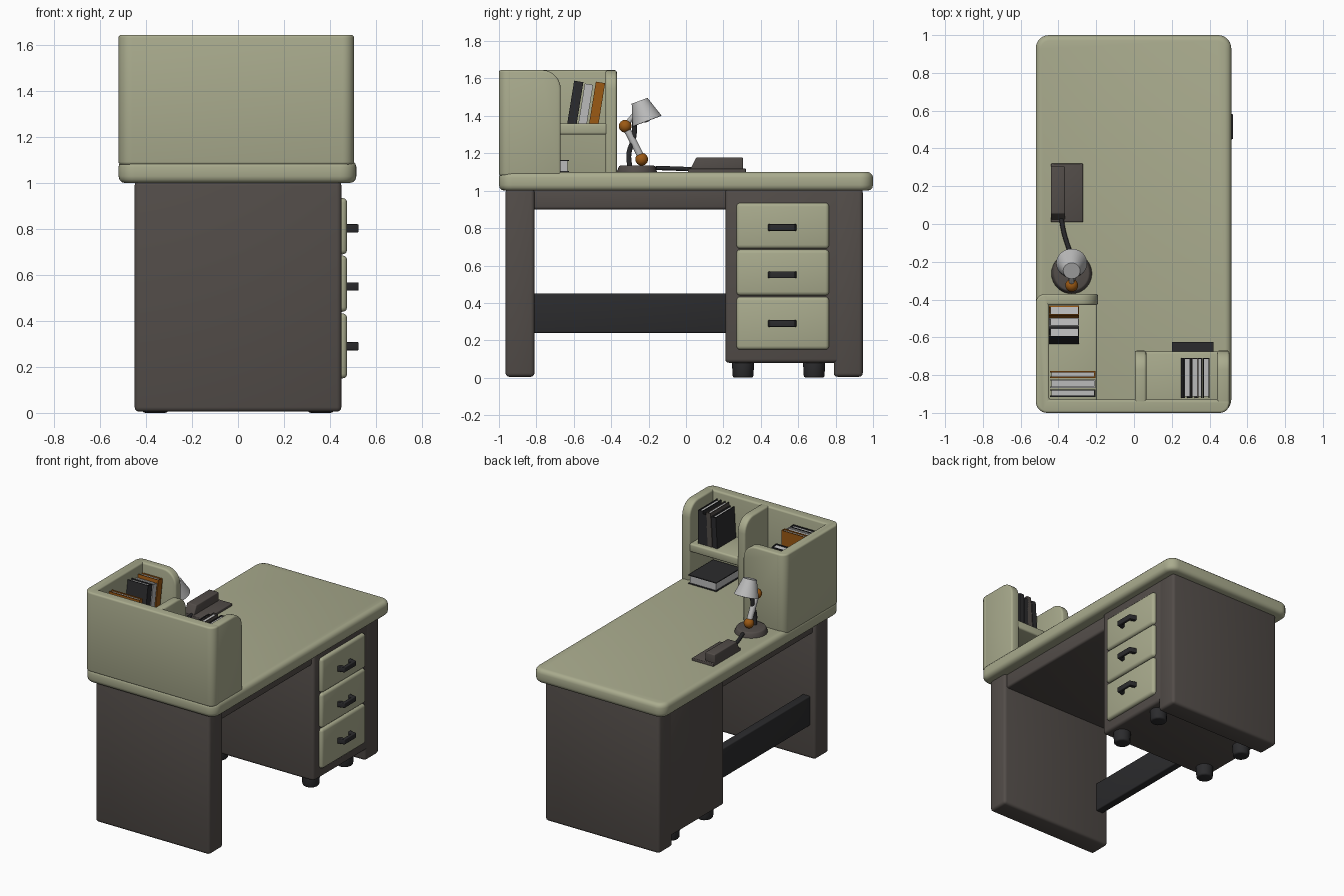
import bpy, bmesh, math
from mathutils import Matrix, Vector

if "Cube" in bpy.data.objects:
    bpy.data.objects.remove(bpy.data.objects["Cube"])


def material(name, rgb):
    m = bpy.data.materials.new(name)
    m.diffuse_color = (*rgb, 1)
    m.use_nodes = True
    m.node_tree.nodes["Principled BSDF"].inputs["Base Color"].default_value = m.diffuse_color
    return m


GREEN = material("sage green", (0.40, 0.41, 0.27))
BROWN = material("warm dark grey", (0.085, 0.073, 0.066))
DARK = material("charcoal", (0.024, 0.024, 0.026))
WHITE = material("light grey", (0.50, 0.50, 0.50))
ORANGE = material("burnt orange", (0.33, 0.10, 0.007))


def finish(bm, name, mats, bevel=0, segs=3):
    bmesh.ops.recalc_face_normals(bm, faces=bm.faces)
    me = bpy.data.meshes.new(name)
    bm.to_mesh(me)
    bm.free()
    ob = bpy.data.objects.new(name, me)
    for m in mats:
        me.materials.append(m)
    bpy.context.collection.objects.link(ob)
    if bevel:
        b = ob.modifiers.new("soft_edges", 'BEVEL')
        b.width, b.segments, b.limit_method = bevel, segs, 'ANGLE'
    return ob


def add_box(bm, x, y, z, index=0):
    size = [b - a for a, b in (x, y, z)]
    mid = [(a + b) / 2 for a, b in (x, y, z)]
    r = bmesh.ops.create_cube(bm, size=1, matrix=Matrix.Translation(mid) @ Matrix.Diagonal((*size, 1)))
    for f in {f for v in r["verts"] for f in v.link_faces}:
        f.material_index = index


def box(name, x, y, z, mat, bevel=0.015):
    bm = bmesh.new()
    add_box(bm, x, y, z)
    return finish(bm, name, [mat], bevel)


def rounded(points, segs=7):
    """Outline from (a, b, radius) corners."""
    out = []
    for i, (a, b, r) in enumerate(points):
        p = Vector((a, b))
        if not r:
            out.append(p)
            continue
        u = (Vector(points[i - 1][:2]) - p).normalized()
        w = (Vector(points[(i + 1) % len(points)][:2]) - p).normalized()
        c = p + (u + w) * r
        for k in range(segs + 1):
            t = k / segs * math.pi / 2
            out.append(c - w * r * math.cos(t) - u * r * math.sin(t))
    return out


def prism(name, pts, axis, lo, hi, mat, bevel=0.015):
    place = {'x': lambda a, b, h: (h, a, b), 'y': lambda a, b, h: (a, h, b),
             'z': lambda a, b, h: (a, b, h)}[axis]
    bm = bmesh.new()
    base = bm.faces.new([bm.verts.new(place(a, b, lo)) for a, b in rounded(pts)])
    r = bmesh.ops.extrude_face_region(bm, geom=[base])
    shift = Vector(place(0, 0, hi - lo))
    for v in r["geom"]:
        if isinstance(v, bmesh.types.BMVert):
            v.co += shift
    return finish(bm, name, [mat], bevel)


def cone(name, loc, r1, r2, h, mat, rx=0, bevel=0, segs=32, hollow=False):
    bm = bmesh.new()
    bmesh.ops.create_cone(bm, cap_ends=True, segments=segs, radius1=r1, radius2=r2, depth=h)
    if hollow:
        bmesh.ops.delete(bm, geom=[f for f in bm.faces if f.normal.z < -0.9], context='FACES_ONLY')
    bm.transform(Matrix.Translation(loc) @ Matrix.Rotation(rx, 4, 'X'))
    ob = finish(bm, name, [mat], bevel)
    if hollow:
        ob.modifiers.new("wall", 'SOLIDIFY').thickness = 0.006
    return ob


def ball(name, loc, r, mat):
    bm = bmesh.new()
    bmesh.ops.create_uvsphere(bm, u_segments=20, v_segments=12, radius=r, matrix=Matrix.Translation(loc))
    return finish(bm, name, [mat])


def tube(name, pts, r, mat):
    cu = bpy.data.curves.new(name, 'CURVE')
    cu.dimensions, cu.bevel_depth, cu.bevel_resolution, cu.use_fill_caps = '3D', r, 3, True
    s = cu.splines.new('BEZIER')
    s.bezier_points.add(len(pts) - 1)
    for bp, p in zip(s.bezier_points, pts):
        bp.co = p
        bp.handle_left_type = bp.handle_right_type = 'AUTO'
    ob = bpy.data.objects.new(name, cu)
    cu.materials.append(mat)
    bpy.context.collection.objects.link(ob)


def book(name, matrix, w, d, h, cover):
    """Upright book: thickness along x, spine towards +y."""
    bm = bmesh.new()
    t = 0.006
    for s in (-1, 1):
        add_box(bm, sorted((s * w / 2, s * (w / 2 - t))), (-d / 2, d / 2), (0, h))
    add_box(bm, (-w / 2 + t, w / 2 - t), (d / 2 - t, d / 2), (0, h))
    add_box(bm, (-w / 2 + t, w / 2 - t), (-d / 2 + 0.008, d / 2 - t), (0.008, h - 0.008), 1)
    bm.transform(matrix)
    return finish(bm, name, [cover, WHITE])


# Desk top and supports
prism("desk_top", [(-0.52, -1, 0.07), (0.515, -1, 0.07), (0.515, 1, 0.07), (-0.52, 1, 0.07)],
      'z', 1.0, 1.1, GREEN, 0.03)
box("left_leg_panel", (-0.45, 0.45), (-0.965, -0.81), (0.005, 1.01), BROWN, 0.02)
box("right_leg_panel", (-0.45, 0.45), (0.79, 0.945), (0.005, 1.01), BROWN, 0.02)
box("apron", (-0.43, 0.43), (-0.83, 0.23), (0.9, 1.01), BROWN, 0.015)
box("stretcher_bar", (-0.41, -0.35), (-0.83, 0.23), (0.24, 0.45), DARK, 0.008)

# Drawer cabinet
box("cabinet", (-0.45, 0.45), (0.21, 0.83), (0.08, 1.01), BROWN, 0.02)
for i, (lo, hi) in enumerate(((0.15, 0.433), (0.44, 0.685), (0.69, 0.935))):
    box(f"drawer_{i}", (0.40, 0.475), (0.27, 0.765), (lo, hi), GREEN, 0.02)
    z = (0.29, 0.55, 0.803)[i]
    prism(f"drawer_handle_{i}", [(0.46, 0.435, 0), (0.525, 0.45, 0), (0.525, 0.58, 0), (0.46, 0.595, 0),
                                 (0.46, 0.57, 0), (0.503, 0.555, 0), (0.503, 0.475, 0), (0.46, 0.46, 0)],
          'z', z - 0.018, z + 0.018, DARK, 0.005)
for x in (-0.36, 0.36):
    for y in (0.305, 0.685):
        cone("cabinet_foot", (x, y, 0.045), 0.055, 0.06, 0.09, DARK, bevel=0.012, segs=12)

# Hutch: outer wall, rounded end panels, shelves
prism("hutch_wall", [(-0.52, -0.37, 0.05), (-0.52, -1, 0.06), (0.505, -1, 0.05), (0.505, -0.93, 0),
                     (-0.45, -0.93, 0), (-0.45, -0.37, 0)], 'z', 1.08, 1.645, GREEN, 0.012)
side = [(-0.95, 1.08, 0), (-0.67, 1.08, 0), (-0.67, 1.645, 0.1), (-0.95, 1.645, 0)]
prism("hutch_side_panel", side, 'x', 0.44, 0.505, GREEN, 0.012)
prism("hutch_divider", side, 'x', 0.005, 0.065, GREEN, 0.012)
prism("hutch_end_panel", [(-0.48, 1.08, 0), (-0.19, 1.08, 0), (-0.19, 1.645, 0.1), (-0.48, 1.645, 0)],
      'y', -0.43, -0.37, GREEN, 0.012)
box("left_shelf", (-0.47, -0.195), (-0.95, -0.41), (1.30, 1.36), GREEN, 0.012)
box("right_shelf", (0.05, 0.46), (-0.95, -0.675), (1.30, 1.36), GREEN, 0.012)

# Books
turn = Matrix.Rotation(-math.pi / 2, 4, 'Z')
for y, w, c, h in ((-0.61, 0.05, DARK, 0.23), (-0.553, 0.045, WHITE, 0.215), (-0.493, 0.05, ORANGE, 0.225)):
    book("leaning_book", Matrix.Translation((-0.37, y, 1.357)) @ turn @ Matrix.Rotation(-0.16, 4, 'Y'),
         w, 0.16, h, c)
for y, w, c, h in ((-0.895, 0.04, DARK, 0.22), (-0.845, 0.045, WHITE, 0.22), (-0.797, 0.035, ORANGE, 0.23)):
    book("left_book", Matrix.Translation((-0.325, y, 1.358)) @ turn, w, 0.24, h, c)
for x, w, c, h, t in ((0.268, 0.036, DARK, 0.22, 0.06), (0.308, 0.036, BROWN, 0.24, 0.06),
                      (0.345, 0.034, DARK, 0.22, 0.0), (0.383, 0.036, DARK, 0.24, 0.0)):
    book("right_book", Matrix.Translation((x, -0.815, 1.358)) @ Matrix.Rotation(t, 4, 'Y'), w, 0.21, h, c)
book("lying_book", Matrix.Translation((0.42, -0.765, 1.132)) @ Matrix.Rotation(math.pi, 4, 'Z')
     @ Matrix.Rotation(math.pi / 2, 4, 'Y'), 0.065, 0.28, 0.22, DARK)

# Desk lamp
LX = -0.33
cone("lamp_base", (LX, -0.262, 1.115), 0.11, 0.095, 0.04, BROWN, bevel=0.008)
tube("lamp_stem", [(LX, -0.30, 1.12), (LX, -0.305, 1.20), (LX, -0.28, 1.28), (LX, -0.275, 1.40)], 0.014, DARK)
tube("lamp_arm", [(LX, -0.235, 1.17), (LX, -0.28, 1.26), (LX, -0.325, 1.345)], 0.02, WHITE)
ball("lamp_lower_joint", (LX, -0.237, 1.168), 0.034, ORANGE)
ball("lamp_upper_joint", (LX, -0.325, 1.345), 0.034, ORANGE)
tube("lamp_neck", [(LX, -0.325, 1.345), (LX, -0.29, 1.39), (LX, -0.25, 1.43)], 0.014, WHITE)
cone("lamp_shade", (LX, -0.228, 1.427), 0.082, 0.045, 0.115, WHITE, rx=0.36, hollow=True)
ball("lamp_bulb", (LX, -0.218, 1.40), 0.035, WHITE)

# Desk phone and its cord
box("phone_base", (-0.44, -0.27), (0.01, 0.32), (1.09, 1.118), BROWN, 0.005)
prism("phone_handset", [(0.015, 1.10, 0), (0.055, 1.178, 0), (0.305, 1.178, 0), (0.305, 1.10, 0)],
      'x', -0.44, -0.365, BROWN, 0.006)
tube("phone_cord", [(-0.385, 0.03, 1.115), (-0.37, -0.05, 1.118), (-0.335, -0.16, 1.122)], 0.012, DARK)

# Turn tubes into meshes and smooth everything
bpy.ops.object.select_all(action='SELECT')
bpy.context.view_layer.objects.active = bpy.data.objects["desk_top"]
bpy.ops.object.convert(target='MESH')
bpy.ops.object.shade_smooth_by_angle(angle=math.radians(40))
